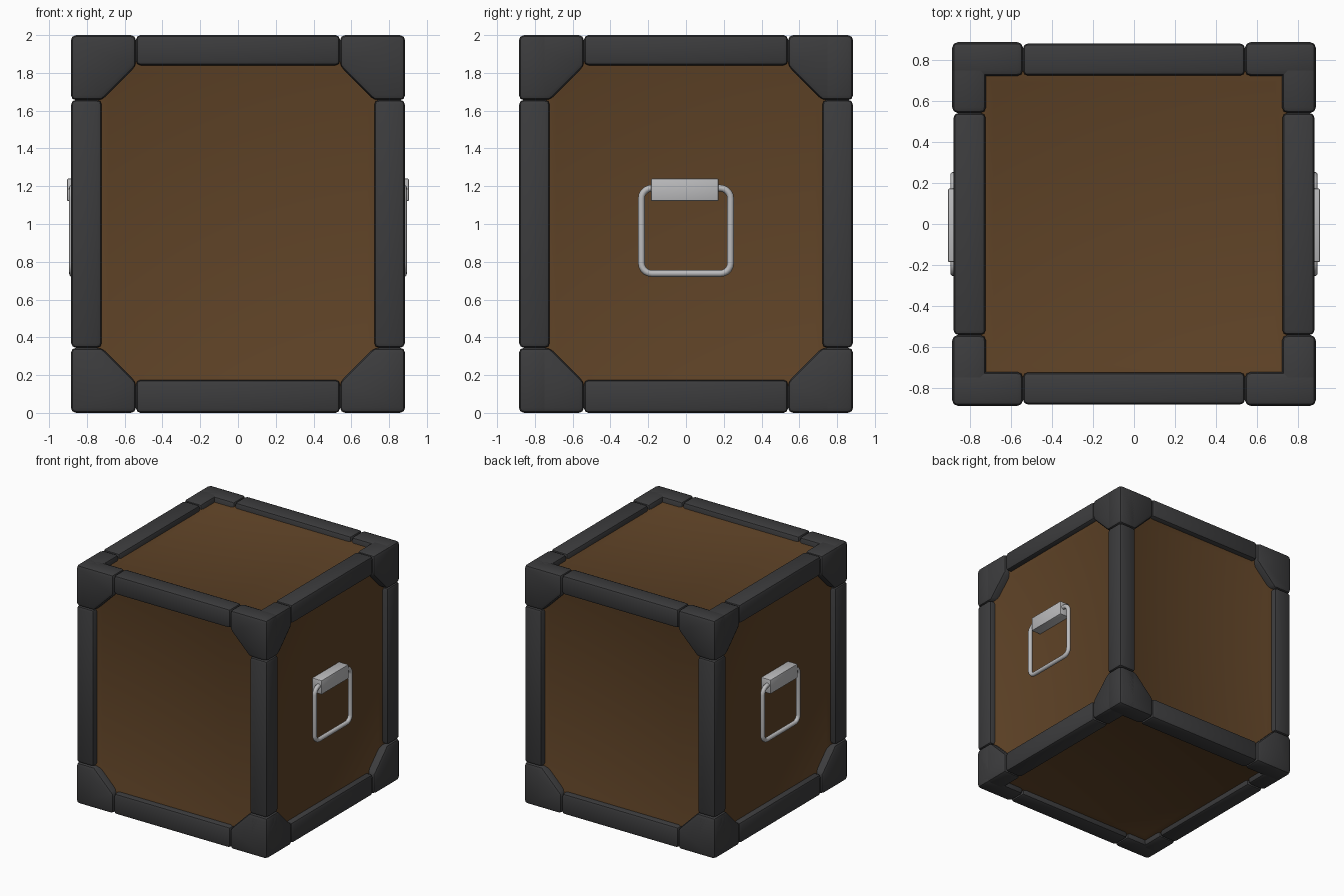
import bpy, bmesh
from math import radians, sin, cos, pi
from mathutils import Vector

if "Cube" in bpy.data.objects:
    bpy.data.objects.remove(bpy.data.objects["Cube"])


def material(name, color):
    m = bpy.data.materials.new(name)
    m.diffuse_color = color
    m.use_nodes = True
    m.node_tree.nodes["Principled BSDF"].inputs["Base Color"].default_value = m.diffuse_color
    return m


DARK = material("dark_metal", (0.045, 0.045, 0.047, 1))
WOOD = material("brown_panel", (0.115, 0.056, 0.02, 1))
STEEL = material("steel", (0.5, 0.5, 0.51, 1))


def finish(name, bm, mat, bevel=0.0, segments=2):
    bmesh.ops.recalc_face_normals(bm, faces=bm.faces)
    if bevel:
        bmesh.ops.bevel(bm, geom=bm.edges[:], offset=bevel, segments=segments,
                        profile=0.5, affect='EDGES', clamp_overlap=True)
    me = bpy.data.meshes.new(name)
    bm.to_mesh(me)
    bm.free()
    ob = bpy.data.objects.new(name, me)
    bpy.context.collection.objects.link(ob)
    me.materials.append(mat)
    bpy.ops.object.select_all(action='DESELECT')
    ob.select_set(True)
    bpy.context.view_layer.objects.active = ob
    bpy.ops.object.shade_smooth_by_angle(angle=radians(35))
    return ob


def new_box(lo, hi):
    bm = bmesh.new()
    bmesh.ops.create_cube(bm, size=1)
    lo, hi = Vector(lo), Vector(hi)
    for v in bm.verts:
        v.co = Vector([(a + b) / 2 + c * (b - a) for a, b, c in zip(lo, hi, v.co)])
    return bm


def box(name, lo, hi, mat, bevel=0.0):
    return finish(name, new_box(lo, hi), mat, bevel)


# body: one box whose faces are gently dished inwards
bm = new_box((-0.855, -0.855, 0.025), (0.855, 0.855, 1.975))
bmesh.ops.inset_individual(bm, faces=bm.faces[:], thickness=0.12, depth=0)
inner = [f for f in bm.faces if abs(f.normal.dot(f.calc_center_median() - Vector((0, 0, 1)))) > 0.8
         and (f.calc_center_median() - Vector((0, 0, 1))).cross(f.normal).length < 0.01]
bmesh.ops.inset_individual(bm, faces=inner, thickness=0.12, depth=-0.035)
finish("panel_body", bm, WOOD)

OUT, IN = 0.883, 0.722
# corner posts
for sx in (-1, 1):
    for sy in (-1, 1):
        xs, ys = sorted((sx * IN, sx * OUT)), sorted((sy * IN, sy * OUT))
        box("corner_post", (xs[0], ys[0], 0.345), (xs[1], ys[1], 1.657), DARK, 0.024)

# top and bottom rails
for z0, z1 in ((0, 0.175), (1.84, 2)):
    for s in (-1, 1):
        a, b = sorted((s * IN, s * (OUT - 0.005)))
        box("side_rail", (a, -0.54, z0), (b, 0.54, z1), DARK, 0.024)
        box("cross_rail", (-0.54, a, z0), (0.54, b, z1), DARK, 0.024)

# corner guards: two gusset plates meeting at each corner
GUSSET = [(0.54, 1.0), (0.885, 1.0), (0.885, 0.655), (0.72, 0.655), (0.54, 0.835)]


def gusset(sx, sy, sz, along_x):
    bm = bmesh.new()
    rings = []
    for depth in (0.72, 0.885):
        rings.append([bm.verts.new((sx * (u if along_x else depth),
                                    sy * (depth if along_x else u),
                                    1 + sz * w)) for u, w in GUSSET])
    a, b = rings
    bm.faces.new(a)
    bm.faces.new(b)
    n = len(a)
    for i in range(n):
        bm.faces.new((a[i], a[(i + 1) % n], b[(i + 1) % n], b[i]))
    finish("corner_guard", bm, DARK, 0.028)


for sx in (-1, 1):
    for sy in (-1, 1):
        for sz in (-1, 1):
            for along_x in (True, False):
                gusset(sx, sy, sz, along_x)


# handles: rounded square ring held by a bracket, on both sides
def handle(s):
    hw, z0, z1, r, tube, x = 0.236, 0.738, 1.19, 0.055, 0.018, s * 0.876
    path = []
    for cy, cz, a0 in ((hw - r, z1 - r, 0), (r - hw, z1 - r, 90),
                       (r - hw, z0 + r, 180), (hw - r, z0 + r, 270)):
        for k in range(6):
            a = radians(a0 + 18 * k)
            path.append((Vector((x, cy + r * cos(a), cz + r * sin(a))),
                         Vector((0, cos(a), sin(a)))))
    bm = bmesh.new()
    side = 12
    rings = [[bm.verts.new(p + tube * (cos(2 * pi * j / side) * d
                                       + sin(2 * pi * j / side) * Vector((1, 0, 0))))
              for j in range(side)] for p, d in path]
    for i, ring in enumerate(rings):
        nxt = rings[(i + 1) % len(rings)]
        for j in range(side):
            k = (j + 1) % side
            bm.faces.new((ring[j], ring[k], nxt[k], nxt[j]))
    finish("handle_ring", bm, STEEL)
    a, b = sorted((s * 0.81, s * 0.905))
    box("handle_bracket", (a, -0.185, 1.122), (b, 0.172, 1.24), STEEL, 0.006)


for s in (-1, 1):
    handle(s)
